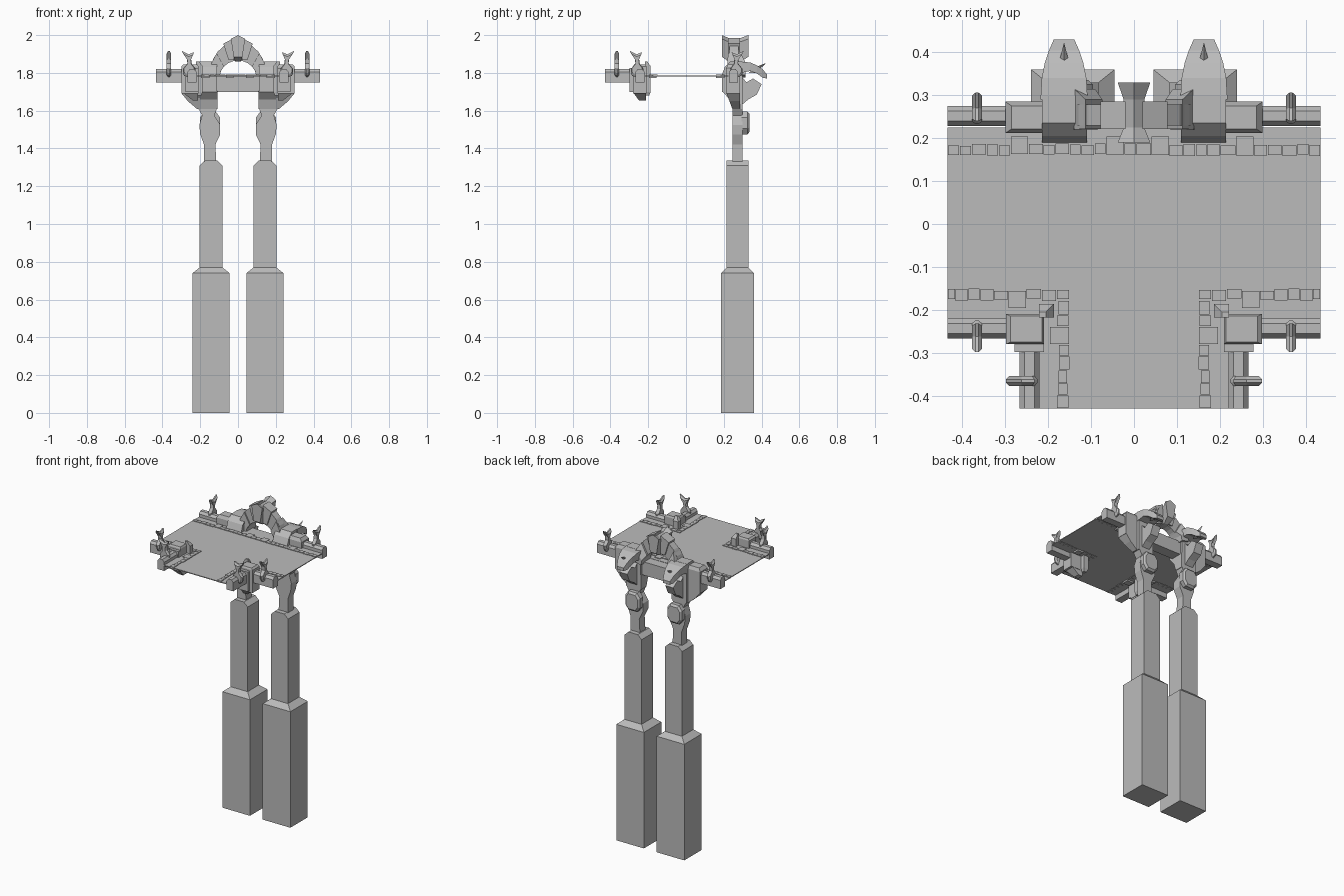
import bpy, bmesh, math, random
from mathutils import Vector

if "Cube" in bpy.data.objects:
    bpy.data.objects.remove(bpy.data.objects["Cube"])
random.seed(4)

stone = bpy.data.materials.new("grey stone")
stone.use_nodes = True
stone.diffuse_color = (0.5, 0.5, 0.5, 1)
stone.node_tree.nodes["Principled BSDF"].inputs["Base Color"].default_value = (0.5, 0.5, 0.5, 1)


def finish(name, bm, mirror=True):
    bmesh.ops.recalc_face_normals(bm, faces=bm.faces)
    mesh = bpy.data.meshes.new(name)
    bm.to_mesh(mesh)
    bm.free()
    mesh.materials.append(stone)
    ob = bpy.data.objects.new(name, mesh)
    bpy.context.scene.collection.objects.link(ob)
    if mirror:
        ob.modifiers.new("mirror", "MIRROR").use_mirror_merge = False
    return ob


def add_loft(bm, rings, place=None):
    """Skin matching rings of points and cap both ends."""
    rows = [[bm.verts.new(place(*p) if place else p) for p in ring] for ring in rings]
    n = len(rows[0])
    for a, b in zip(rows, rows[1:]):
        for i in range(n):
            bm.faces.new((a[i], a[(i + 1) % n], b[(i + 1) % n], b[i]))
    bm.faces.new(rows[0])
    bm.faces.new(rows[-1])


def loft(name, rings, place=None, mirror=True):
    bm = bmesh.new()
    add_loft(bm, rings, place)
    return finish(name, bm, mirror)


def rect(x0, x1, y0, y1, z):
    return [(x0, y0, z), (x1, y0, z), (x1, y1, z), (x0, y1, z)]


def box(name, x0, x1, y0, y1, z0, z1, place=None, mirror=True):
    return loft(name, [rect(x0, x1, y0, y1, z0), rect(x0, x1, y0, y1, z1)], place, mirror)


def slab_x(name, profile, x0, x1):
    """Side profile (y, z) extruded along x."""
    return loft(name, [[(x, y, z) for y, z in profile] for x in (x0, x1)])


# Stepped support pillars
PX, PY = 0.1425, 0.2725


def pillar_ring(hx, hy, z):
    return rect(PX - hx, PX + hx, PY - hy, PY + hy, z)


loft("pillar", [pillar_ring(0.0975, 0.0875, 0), pillar_ring(0.0975, 0.0875, 0.74),
                pillar_ring(0.06, 0.0575, 0.77), pillar_ring(0.06, 0.0575, 1.31),
                pillar_ring(0.033, 0.0575, 1.335)])

# Waisted neck with a swelling
neck = [(0.115, 0.18, 1.33), (0.12, 0.18, 1.42), (0.094, 0.2, 1.475), (0.094, 0.205, 1.525),
        (0.125, 0.19, 1.575), (0.108, 0.215, 1.62)]
loft("pillar_neck", [rect(a, b, 0.245, 0.3, z) for a, b, z in neck])

# Bevelled medallion on the back of each neck
def medallion_ring(s, y):
    outline = [(-0.03, -0.06), (0.03, -0.06), (0.052, -0.03), (0.052, 0.03),
               (0.03, 0.06), (-0.03, 0.06), (-0.052, 0.03), (-0.052, -0.03)]
    return [(0.148 + s * u, y, 1.535 + s * w) for u, w in outline]


loft("medallion", [medallion_ring(1, 0.295), medallion_ring(1, 0.325), medallion_ring(0.8, 0.336)])

# Flared capital, pier, and outer bracket
loft("capital", [rect(0.108, 0.215, 0.245, 0.3, 1.61), rect(0.108, 0.215, 0.23, 0.3, 1.66),
                 rect(0.108, 0.215, 0.19, 0.3, 1.705)])
slab_x("pier", [(0.19, 1.70), (0.19, 1.79), (0.205, 1.83), (0.235, 1.86), (0.3, 1.86), (0.3, 1.70)],
       0.11, 0.215)
loft("outer_bracket", [rect(0.2, 0.218, 0.245, 0.285, 1.61), rect(0.2, 0.265, 0.23, 0.285, 1.65),
                       rect(0.2, 0.298, 0.215, 0.285, 1.69)])
loft("outer_block", [rect(0.21, 0.3, 0.212, 0.285, 1.69), rect(0.21, 0.3, 0.212, 0.285, 1.825),
                     rect(0.21, 0.285, 0.222, 0.275, 1.845)])
box("lintel", -0.115, 0.115, 0.215, 0.285, 1.70, 1.785, mirror=False)

# Curved horns at the back, with a lower fin and a spike
horn = [(0.29, 1.86, 1.80, 0.055), (0.34, 1.855, 1.81, 0.052), (0.375, 1.84, 1.797, 0.045),
        (0.405, 1.82, 1.775, 0.035), (0.43, 1.79, 1.77, 0.024)]
loft("horn", [[(0.163 - w, y, lo), (0.163 + w, y, lo), (0.163 + w, y, hi), (0.163 - w, y, hi)]
              for y, hi, lo, w in horn])
slab_x("lower_fin", [(0.295, 1.78), (0.32, 1.75), (0.355, 1.77), (0.4, 1.74), (0.375, 1.685),
                     (0.33, 1.66), (0.295, 1.63)], 0.135, 0.19)


def diamond(cx, cy, z, hx, hy):
    return [(cx - hx, cy, z), (cx, cy - hy, z), (cx + hx, cy, z), (cx, cy + hy, z)]


loft("horn_spike", [diamond(0.163, 0.365, 1.80, 0.016, 0.032), diamond(0.163, 0.375, 1.825, 0.012, 0.02),
                    diamond(0.163, 0.42, 1.85, 0.001, 0.004)])

# Arch with springers and a hourglass keystone
def arch_ring(angle, y0, y1):
    c, s = math.cos(angle), math.sin(angle)
    inner = (0.098 * c, 1.775 + 0.09 * s)
    outer = (0.15 * c, 1.79 + 0.175 * s)
    return [(inner[0], y0, inner[1]), (outer[0], y0, outer[1]),
            (outer[0], y1, outer[1]), (inner[0], y1, inner[1])]


loft("arch", [arch_ring(math.pi * i / 12, 0.23, 0.278) for i in range(13)], mirror=False)
loft("springer", [arch_ring(0, 0.22, 0.315), arch_ring(0.38, 0.22, 0.315),
                  arch_ring(0.72, 0.222, 0.29)])


def key_ring(y, w, top, low):
    return [(-0.6 * w, y, low), (0.6 * w, y, low), (w, y, top - 0.02), (0, y, top), (-w, y, top - 0.02)]


loft("keystone", [key_ring(0.19, 0.038, 2.0, 1.885), key_ring(0.225, 0.024, 1.985, 1.86),
                  key_ring(0.29, 0.024, 1.985, 1.86), key_ring(0.33, 0.038, 2.0, 1.885)], mirror=False)
loft("keystone_side", [[(x, y, z) for x, z in ((0.02, 1.985), (0.078, 1.955), (0.05, 1.868), (0.02, 1.868))]
                       for y in (0.222, 0.286)])

# Deck: thin T-shaped sheet
outline = [(-0.435, 0.225), (-0.435, -0.225), (-0.225, -0.225), (-0.225, -0.43),
           (0.225, -0.43), (0.225, -0.225), (0.435, -0.225), (0.435, 0.225)]
loft("deck", [[(x, y, z) for x, y in outline] for z in (1.782, 1.787)], mirror=False)

# Placement for the walls: back, front, and along the front walkway
def back(x, y, z):
    return (x, -y + 0.008, z)


def front(x, y, z):
    return (x, y, z)


def walkway(x, y, z):
    return (-y, -x, z)


# Chamfered rails with fishtail finials
rail = [(-0.267, 1.75), (-0.267, 1.805), (-0.255, 1.82), (-0.232, 1.82), (-0.22, 1.805), (-0.22, 1.75)]
tail = [(-0.262, 1.775), (-0.285, 1.785), (-0.292, 1.80), (-0.292, 1.82), (-0.268, 1.85), (-0.27, 1.875),
        (-0.298, 1.917), (-0.262, 1.898), (-0.232, 1.91), (-0.248, 1.875), (-0.246, 1.85),
        (-0.225, 1.822), (-0.225, 1.775)]


def tail_ring(x, s):
    return [(x, -0.26 + s * (y + 0.26), 1.84 + s * (z - 1.84)) for y, z in tail]


for label, place in (("back", back), ("front", front), ("walkway", walkway)):
    end = 0.43 if label == "walkway" else 0.435
    loft(label + "_rail", [[(x, y, z) for y, z in rail] for x in (0.28, end)], place)
    loft(label + "_finial", [tail_ring(0.354, 0.8), tail_ring(0.362, 1), tail_ring(0.37, 1),
                             tail_ring(0.378, 0.8)], place)

# Front corner towers with brackets and inner posts
loft("corner_block", [rect(0.21, 0.298, -0.28, -0.21, 1.69), rect(0.21, 0.298, -0.28, -0.21, 1.835),
                      rect(0.215, 0.288, -0.275, -0.215, 1.845)])
box("corner_step", 0.21, 0.278, -0.298, -0.27, 1.70, 1.825)
loft("corner_bracket", [rect(0.212, 0.24, -0.25, -0.212, 1.655), rect(0.212, 0.285, -0.275, -0.212, 1.69)])
loft("corner_post", [rect(0.195, 0.215, -0.215, -0.195, 1.68), rect(0.187, 0.222, -0.218, -0.187, 1.70),
                     rect(0.187, 0.222, -0.218, -0.187, 1.835), rect(0.205, 0.222, -0.218, -0.205, 1.86)])

# Irregular paving stones along the deck edges
def paving(name, start, end, place, big_spots, mirror=True):
    bm = bmesh.new()
    x = start
    while x < end - 0.005:
        big = any(abs(x + 0.02 - b) < 0.02 for b in big_spots)
        nxt = min(x + (0.042 if big else random.uniform(0.026, 0.036)), end)
        if end - nxt < 0.012:
            nxt = end
        deep = 0.196 if big else 0.177 + random.uniform(-0.003, 0.003)
        near = 0.153 + random.uniform(-0.003, 0.003)
        low, top = (1.772 if big else 1.78), 1.791
        add_loft(bm, [rect(x + 0.001, nxt - 0.001, -deep, -near, low),
                      rect(x + 0.001, nxt - 0.001, -deep, -near, top)], place)
        x = nxt
    finish(name, bm, mirror)


paving("back_paving", -0.435, 0.435, back, (-0.265, -0.05, 0.07, 0.265), mirror=False)
paving("front_paving", 0.15, 0.435, front, (0.275,))
paving("walkway_paving", 0.178, 0.43, walkway, (0.275,))
